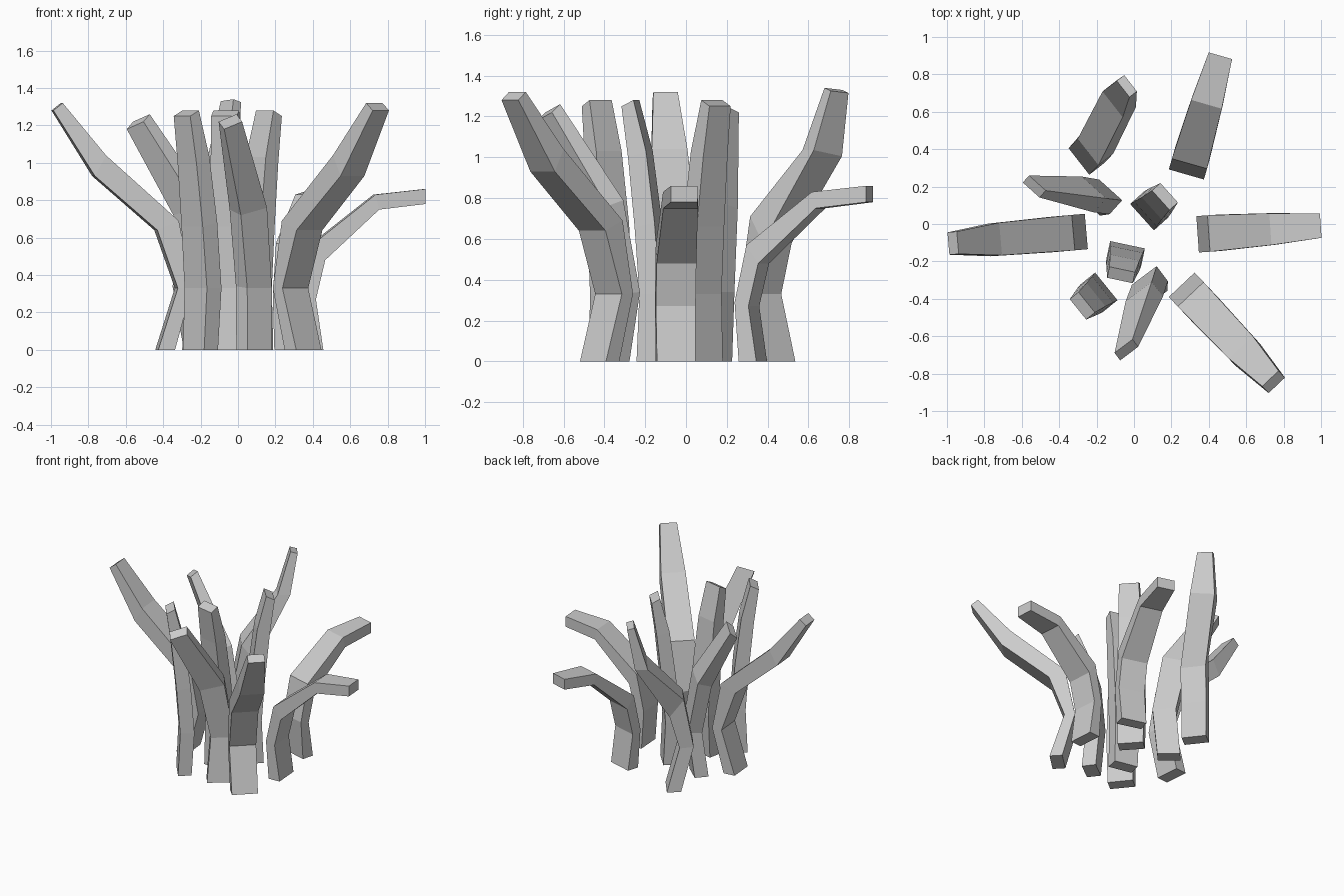
import bpy, bmesh, math
from mathutils import Vector

if "Cube" in bpy.data.objects:
    bpy.data.objects.remove(bpy.data.objects["Cube"])

grey = bpy.data.materials.new("plain grey")
grey.diffuse_color = (0.6, 0.6, 0.6, 1)
grey.use_nodes = True
grey.node_tree.nodes["Principled BSDF"].inputs["Base Color"].default_value = grey.diffuse_color

# Cross-section rings, bottom to top:
# (outer reach, outer z, inner reach, inner z, sideways shift, width, side tilt)
SPREADING = [(.18, 0, .09, 0, 0, .185, 0), (.075, .33, 0, .33, 0, .19, 0),
             (.185, .64, .07, .69, 0, .19, 0), (.52, .93, .46, 1.04, 0, .175, 0),
             (.74, 1.28, .69, 1.32, 0, .12, 0)]
DROOPING = [(.11, 0, .02, 0, 0, .19, 0), (.07, .27, 0, .29, 0, .195, 0),
            (.12, .48, .06, .57, 0, .195, 0), (.41, .75, .39, .83, 0, .17, 0),
            (.66, .78, .66, .86, 0, .13, 0)]
UPRIGHT = [(.065, 0, -.03, 0, 0, .18, 0), (.05, .33, -.05, .33, 0, .19, 0),
           (.075, .66, -.025, .68, 0, .18, 0), (.11, 1.0, .02, 1.03, 0, .16, 0),
           (.145, 1.25, .085, 1.28, 0, .14, 0)]
TWISTED = [(.09, 0, -.01, 0, .03, .16, 0), (.05, .33, -.05, .34, 0, .165, 0),
           (.10, .74, 0, .77, .075, .175, .04), (.235, 1.2, .185, 1.24, .316, .12, .04)]
HOOKED = [(.14, 0, .04, 0, -.02, .175, 0), (.05, .33, -.05, .34, 0, .18, 0),
          (.12, .58, .02, .71, -.01, .18, 0), (.37, 1.02, .28, 1.02, -.13, .175, -.03),
          (.425, 1.32, .375, 1.335, -.16, .11, -.01)]

# Name, profile, foot position and heading of each stalk
STALKS = [
    ("left_stalk", SPREADING, -.255, -.04, 185),
    ("front_right_stalk", SPREADING, .255, -.325, -46.6),
    ("right_stalk", DROOPING, .34, -.055, 4),
    ("back_right_stalk", DROOPING, .28, .265, 74),
    ("front_left_stalk", UPRIGHT, -.187, -.365, -141),
    ("inner_front_stalk", UPRIGHT, -.045, -.16, -102),
    ("inner_back_stalk", UPRIGHT, .08, .07, 42),
    ("front_stalk", TWISTED, .085, -.315, -53),
    ("back_left_stalk", TWISTED, -.158, .145, -132),
    ("back_stalk", HOOKED, -.255, .365, 38),
]


def add_stalk(name, profile, x, y, heading):
    a = math.radians(heading)
    out = Vector((math.cos(a), math.sin(a), 0))
    side = Vector((math.sin(a), -math.cos(a), 0))
    foot = Vector((x, y, 0))
    bm = bmesh.new()
    rings = []
    for ro, zo, ri, zi, shift, width, tilt in profile:
        ring = []
        for r, z, s in ((ro, zo, -.5), (ro, zo, .5), (ri, zi, .5), (ri, zi, -.5)):
            p = foot + out * r + side * (shift + s * width)
            p.z = z - s * tilt
            ring.append(bm.verts.new(p))
        rings.append(ring)
    # Side walls and end caps
    for lo, hi in zip(rings, rings[1:]):
        for i in range(4):
            j = (i + 1) % 4
            bm.faces.new((lo[i], lo[j], hi[j], hi[i]))
    bm.faces.new(rings[0])
    bm.faces.new(rings[-1])
    bmesh.ops.recalc_face_normals(bm, faces=bm.faces[:])
    mesh = bpy.data.meshes.new(name)
    bm.to_mesh(mesh)
    bm.free()
    mesh.materials.append(grey)
    bpy.context.collection.objects.link(bpy.data.objects.new(name, mesh))


for stalk in STALKS:
    add_stalk(*stalk)
